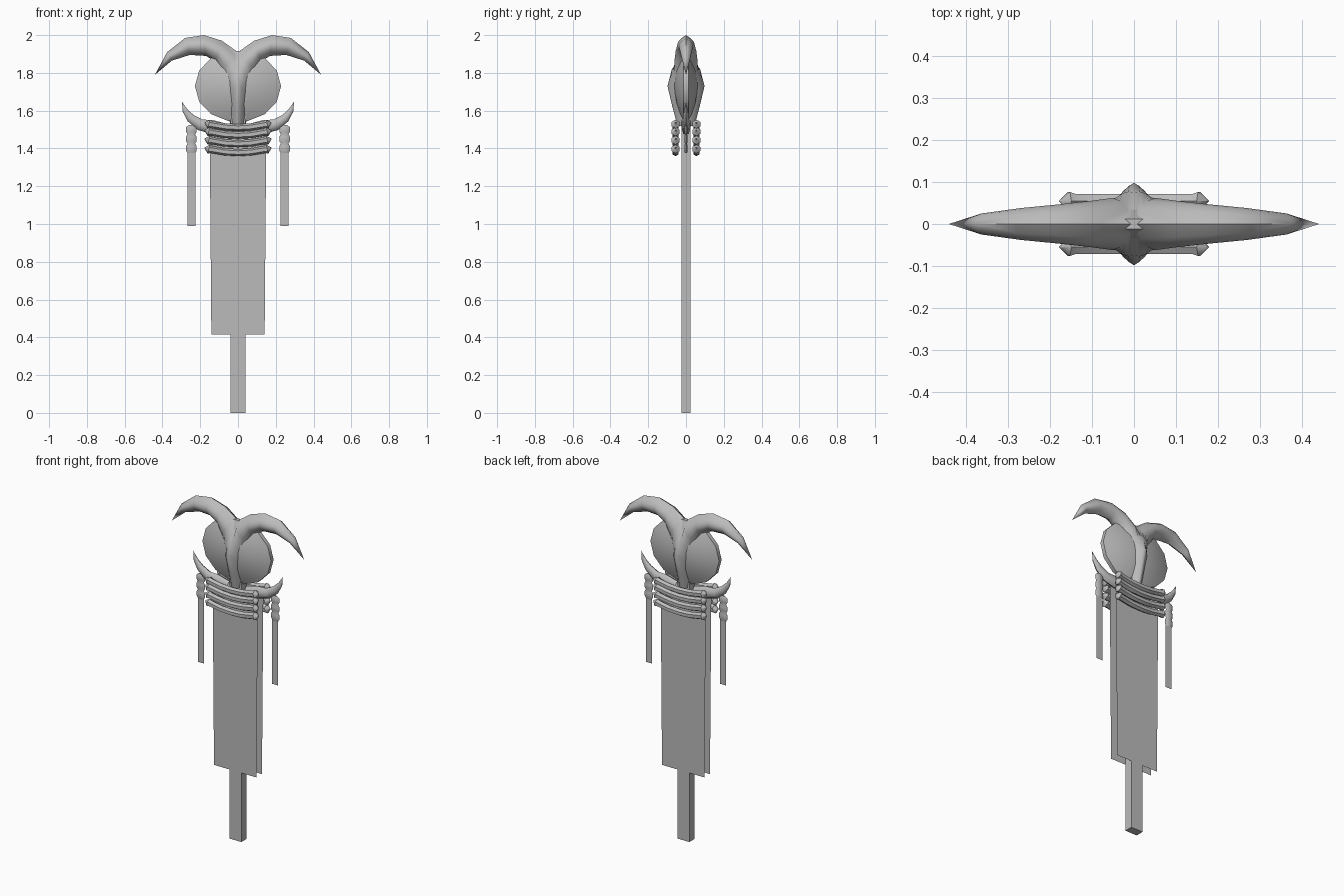
import bpy, bmesh, math
from mathutils import Vector

cube = bpy.data.objects.get("Cube")
if cube:
    bpy.data.objects.remove(cube, do_unlink=True)

GREY = (0.5, 0.5, 0.5, 1)
mat = bpy.data.materials.new("plain_grey")
mat.use_nodes = True
mat.diffuse_color = GREY
mat.node_tree.nodes["Principled BSDF"].inputs["Base Color"].default_value = GREY


def make(name, bm, mirror=(False, False, False), smooth=None):
    bmesh.ops.remove_doubles(bm, verts=bm.verts, dist=0.0005)
    bmesh.ops.recalc_face_normals(bm, faces=bm.faces)
    mesh = bpy.data.meshes.new(name)
    bm.to_mesh(mesh)
    bm.free()
    mesh.materials.append(mat)
    ob = bpy.data.objects.new(name, mesh)
    bpy.context.collection.objects.link(ob)
    bpy.ops.object.select_all(action='DESELECT')
    bpy.context.view_layer.objects.active = ob
    ob.select_set(True)
    if any(mirror):
        mod = ob.modifiers.new("Mirror", 'MIRROR')
        mod.use_axis = mirror
        mod.merge_threshold = 0.0005
        bpy.ops.object.modifier_apply(modifier=mod.name)
    if smooth:
        bpy.ops.object.shade_smooth_by_angle(angle=math.radians(smooth))
    return ob


def skin(bm, rows, closed=False):
    """Join rows of points with quads."""
    grid = [[bm.verts.new(p) for p in row] for row in rows]
    for a, b in zip(grid, grid[1:]):
        n = len(a)
        for i in range(n if closed else n - 1):
            j = (i + 1) % n
            bm.faces.new((a[i], a[j], b[j], b[i]))
    return grid


def sweep(bm, path, y=0, sides=8, flat=1):
    """Tapered tube through (x, z, radius) points in a plane of constant y."""
    rows = []
    for i, (x, z, r) in enumerate(path):
        p, q = path[max(i - 1, 0)], path[min(i + 1, len(path) - 1)]
        side = Vector((p[1] - q[1], 0, q[0] - p[0])).normalized()
        ring = []
        for k in range(sides):
            a = math.tau * k / sides
            ring.append(Vector((x, y, z)) + side * r * math.cos(a)
                        + Vector((0, r * flat * math.sin(a), 0)))
        rows.append(ring)
    skin(bm, rows, closed=True)


# Square pole
bm = bmesh.new()
bmesh.ops.create_cube(bm, size=1)
for v in bm.verts:
    v.co = (v.co.x * 0.08, v.co.y * 0.05, (v.co.z + 0.5) * 1.6)
make("pole", bm)

# Cloth banners, front and back
bm = bmesh.new()
skin(bm, [[(-w, -0.026, z), (w, -0.026, z)] for w, z in ((0.141, 0.415), (0.15, 1.51))])
make("banners", bm, (False, True, False))

# Rolled bindings across both banners
bm = bmesh.new()
for z in (1.51, 1.47, 1.425, 1.378):
    half = [(0, 0, 0.019), (0.07, 0.004, 0.019), (0.14, 0.016, 0.019),
            (0.155, 0.019, 0.024), (0.178, 0.026, 0.001)]
    full = [(-x, dz, r) for x, dz, r in reversed(half[1:])] + half
    sweep(bm, [(x, z + dz, r) for x, dz, r in full], y=-0.055, sides=6)
make("bindings", bm, (False, True, False), 50)

# Curved tusks at the sides
bm = bmesh.new()
sweep(bm, [(0.06, 1.5, 0.03), (0.14, 1.515, 0.036), (0.2, 1.525, 0.03), (0.25, 1.56, 0.023),
           (0.28, 1.6, 0.014), (0.297, 1.648, 0.0003)], flat=0.7)
make("tusks", bm, (True, False, False), 50)

# Hanging beads and ribbons
bm = bmesh.new()
beads = [(0.247, 1.525, 0.012)]
for z in (1.5, 1.45, 1.4):
    beads += [(0.247, z + 0.012, 0.028), (0.247, z - 0.012, 0.028), (0.247, z - 0.025, 0.02)]
sweep(bm, beads, sides=6, flat=0.35)
make("beads", bm, (True, False, False), 50)

bm = bmesh.new()
skin(bm, [[(0.225, 0, z), (0.267, 0, z)] for z in (0.99, 1.4)])
make("ribbons", bm, (True, False, False))

# Domed round plate with a narrow flat rim
bm = bmesh.new()
rows = []
for scale, y in ((1, 0), (1, 0.012), (0.8, 0.03), (0.5, 0.05), (0.2, 0.06), (0, 0.062)):
    ring = []
    for k in range(14):
        a = math.tau * (k + 0.5) / 14
        ring.append((0.228 * scale * math.sin(a), -y, 1.73 - 0.19 * scale * math.cos(a)))
    rows.append(ring)
skin(bm, rows, closed=True)
make("round_plate", bm, (False, True, False), 40)

# Horns flowing into a ridged snout: outer edge x, z, depth; inner edge x, z; bulge
stations = [
    (0.44, 1.79, 0, 0.44, 1.79, 0),
    (0.375, 1.91, 0, 0.35, 1.865, 0.025),
    (0.28, 1.985, 0, 0.255, 1.895, 0.038),
    (0.18, 2.0, 0, 0.17, 1.89, 0.047),
    (0.085, 1.97, 0, 0.12, 1.86, 0.055),
    (0, 1.91, 0, 0.1, 1.80, 0.062),
    (0, 1.82, 0.075, 0.085, 1.75, 0.025),
    (0, 1.73, 0.098, 0.075, 1.69, 0.015),
    (0, 1.62, 0.072, 0.055, 1.6, 0.012),
    (0, 1.52, 0.045, 0.04, 1.52, 0.01),
]
bm = bmesh.new()
rows = []
for ax, az, ay, bx, bz, h in stations:
    row = []
    for i in range(7):
        t = i / 6
        y = ay * (1 - t) + h * math.sin(math.pi * t) ** 0.8
        row.append((ax + (bx - ax) * t, -y, az + (bz - az) * t))
    rows.append(row)
skin(bm, rows)
make("horned_skull", bm, (True, True, False), 60)
